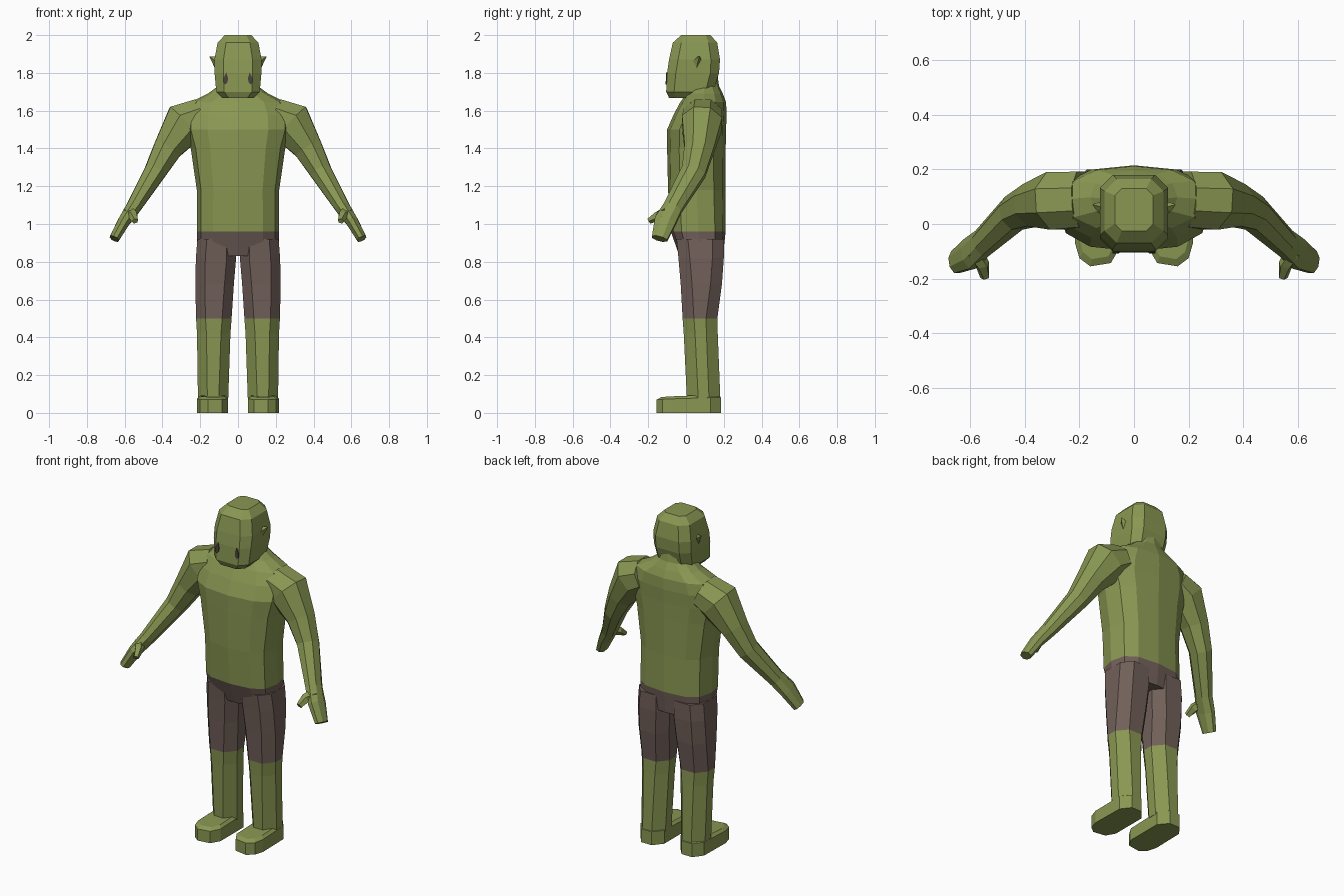
import bpy, bmesh, math
from mathutils import Vector

if "Cube" in bpy.data.objects:
    bpy.data.objects.remove(bpy.data.objects["Cube"])


def material(name, rgb):
    m = bpy.data.materials.new(name)
    m.diffuse_color = (*rgb, 1)
    m.use_nodes = True
    m.node_tree.nodes["Principled BSDF"].inputs["Base Color"].default_value = m.diffuse_color
    return m


GREEN = material("skin green", (0.25, 0.31, 0.085))
BROWN = material("trouser brown", (0.165, 0.115, 0.10))
DARK = material("eye brown", (0.07, 0.05, 0.045))


def build(name, rings, mats, mirror=False, rule=None):
    """Loft closed rings of points into a capped, flat shaded solid."""
    bm = bmesh.new()
    loops = [[bm.verts.new(p) for p in r] for r in rings]
    n = len(loops[0])
    for a, b in zip(loops, loops[1:]):
        for i in range(n):
            j = (i + 1) % n
            bm.faces.new((a[i], a[j], b[j], b[i]))
    bm.faces.new(loops[0][::-1])
    bm.faces.new(loops[-1])
    bmesh.ops.remove_doubles(bm, verts=bm.verts, dist=1e-5)
    bmesh.ops.recalc_face_normals(bm, faces=bm.faces)
    if rule:
        for f in bm.faces:
            f.material_index = rule(f.calc_center_median())
    me = bpy.data.meshes.new(name)
    bm.to_mesh(me)
    bm.free()
    for m in mats:
        me.materials.append(m)
    ob = bpy.data.objects.new(name, me)
    bpy.context.collection.objects.link(ob)
    if mirror:
        ob.modifiers.new("mirror", 'MIRROR')
    return ob


def oval(z, hw, y0, y1, power, n=12):
    """Horizontal rounded-box ring centred on x = 0."""
    pts = []
    for i in range(n):
        a = 2 * math.pi * i / n
        c, s = math.cos(a), math.sin(a)
        c = math.copysign(abs(c) ** (2 / power), c)
        s = math.copysign(abs(s) ** (2 / power), s)
        pts.append((hw * c, (y0 + y1) / 2 + (y1 - y0) / 2 * s, z))
    return pts


def octagon(z, x0, x1, y0, y1, bx, by):
    """Horizontal box ring with chamfered corners."""
    return [(x0 + bx, y0, z), (x1 - bx, y0, z), (x1, y0 + by, z), (x1, y1 - by, z),
            (x1 - bx, y1, z), (x0 + bx, y1, z), (x0, y1 - by, z), (x0, y0 + by, z)]


def tube(path, n=8):
    """Rings across a path of (x, y, z, half depth, half thickness)."""
    pts = [Vector(p[:3]) for p in path]
    rings = []
    for i, p in enumerate(path):
        t = (pts[min(i + 1, len(pts) - 1)] - pts[max(i - 1, 0)]).normalized()
        u = Vector((0, 1, 0))
        u = (u - t * u.dot(t)).normalized()
        v = t.cross(u)
        rings.append([pts[i] + u * p[3] * math.cos(a) + v * p[4] * math.sin(a)
                      for a in (2 * math.pi * (k + 0.5) / n for k in range(n))])
    return rings


# Torso and neck
build("torso", [oval(*r) for r in (
    (0.96, 0.218, -0.08, 0.21, 2.8), (1.18, 0.218, -0.095, 0.208, 2.7),
    (1.40, 0.25, -0.10, 0.21, 2.6), (1.50, 0.28, -0.10, 0.212, 2.5),
    (1.58, 0.28, -0.065, 0.215, 2.4), (1.645, 0.25, -0.03, 0.212, 2.3),
    (1.69, 0.16, 0.0, 0.195, 2.2), (1.73, 0.105, 0.01, 0.175, 2.2),
    (1.80, 0.09, 0.01, 0.165, 2.2))], [GREEN])

# Trousers: hip block
build("trouser_hips", [oval(*r) for r in (
    (0.83, 0.215, -0.035, 0.195, 2.8), (0.96, 0.218, -0.08, 0.21, 2.8))], [BROWN])

# Legs: brown above the knee, green below
build("leg", [octagon(*r, 0.05, 0.06) for r in (
    (0.07, 0.052, 0.212, 0.005, 0.182), (0.42, 0.04, 0.217, -0.012, 0.168),
    (0.50, 0.034, 0.222, -0.018, 0.166), (0.68, 0.022, 0.226, -0.028, 0.19),
    (0.82, 0.01, 0.223, -0.04, 0.2), (0.92, 0.01, 0.215, -0.05, 0.2))],
    [GREEN, BROWN], True, lambda c: int(c.z > 0.5))

# Feet: extruded sole outline with a sloping top
sole = [(0.054, -0.09), (0.085, -0.143), (0.16, -0.155), (0.20, -0.125), (0.216, -0.07),
        (0.212, 0.13), (0.17, 0.185), (0.10, 0.185), (0.054, 0.13)]
upper = [(x, y, 0.078 + 0.05 * min(y, 0.05)) for x, y in sole]
crown = [(0.133 + (x - 0.133) * 0.8, 0.02 + (y - 0.02) * 0.85, z + 0.014) for x, y, z in upper]
build("foot", [[(x, y, 0) for x, y in sole], upper, crown], [GREEN], True)

# Arms and mitten hands
build("arm", tube((
    (0.19, 0.09, 1.575, 0.11, 0.10), (0.28, 0.085, 1.535, 0.115, 0.125),
    (0.372, 0.07, 1.40, 0.085, 0.082), (0.44, 0.04, 1.275, 0.07, 0.062),
    (0.555, -0.07, 1.085, 0.055, 0.042), (0.603, -0.11, 1.015, 0.062, 0.035),
    (0.655, -0.14, 0.922, 0.045, 0.028))), [GREEN], True)
build("thumb", tube((
    (0.585, -0.10, 1.065, 0.03, 0.035), (0.555, -0.15, 1.045, 0.025, 0.028),
    (0.545, -0.195, 1.015, 0.016, 0.018)), 5), [GREEN], True)

# Head
build("head", [octagon(z, -w, w, y0, y1, b, b) for z, w, y0, y1, b in (
    (1.668, 0.085, -0.09, 0.10, 0.035), (1.70, 0.115, -0.105, 0.145, 0.042),
    (1.80, 0.124, -0.10, 0.175, 0.046), (1.87, 0.125, -0.09, 0.18, 0.048),
    (1.96, 0.108, -0.07, 0.165, 0.045), (2.0, 0.07, -0.025, 0.13, 0.025))], [GREEN])

# Pointed ears
build("ear", [[(0.11, 0.02, 1.85), (0.11, 0.05, 1.80), (0.11, 0.085, 1.86), (0.11, 0.06, 1.885)],
              [(0.15 + dx, 0.07 + dy, 1.888) for dx, dy in
               ((0, -0.003), (0.003, 0), (0, 0.003), (-0.003, 0))]], [GREEN], True)

# Teardrop eyes
eye = [(0.062, 1.802), (0.076, 1.775), (0.078, 1.752), (0.068, 1.738), (0.055, 1.752), (0.053, 1.775)]
build("eye", [[(x, y - (1.8 - z) * 0.05, z) for x, z in eye] for y in (-0.105, -0.098)],
      [DARK], True)
